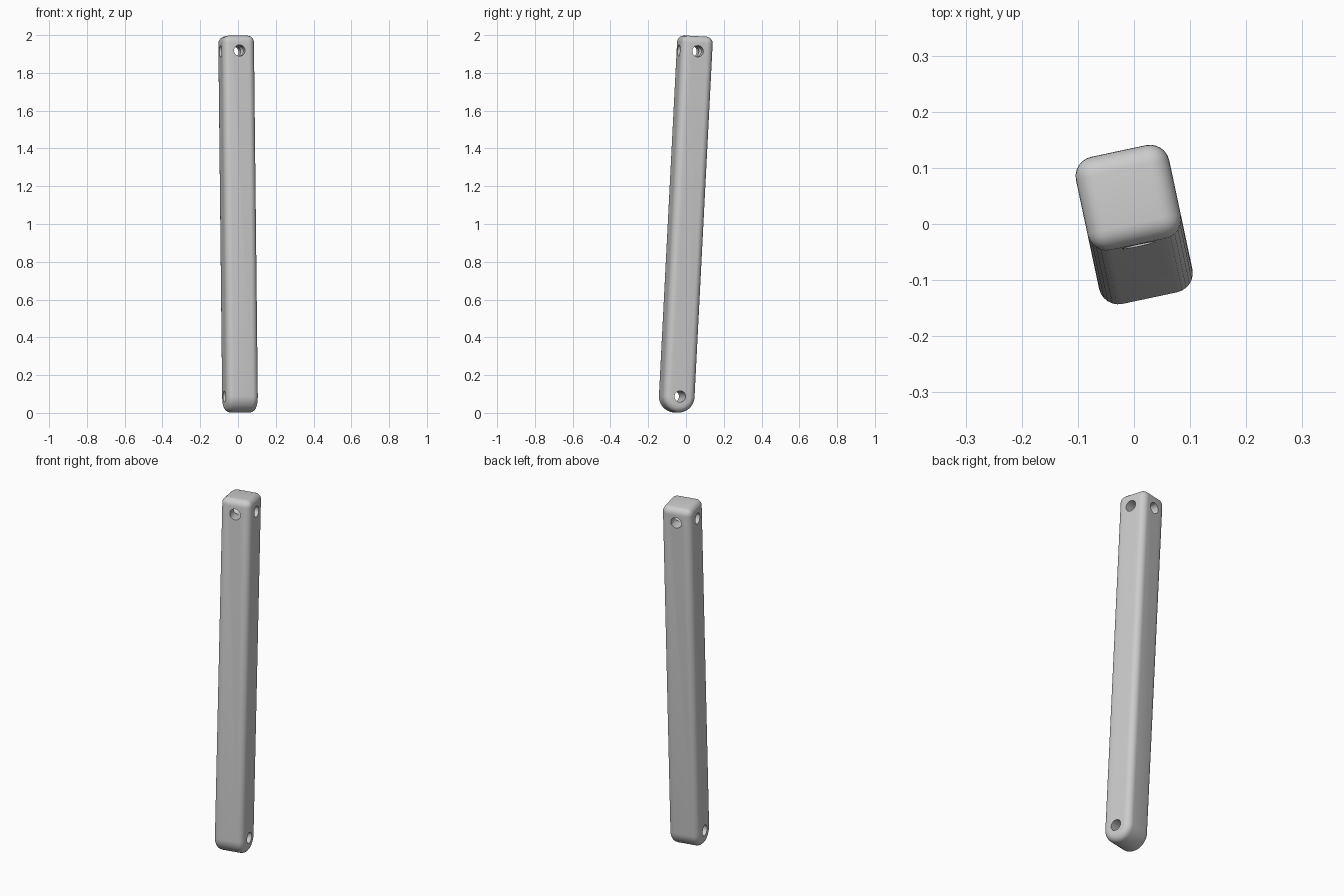
import bpy
import bmesh
from math import cos, sin, pi, radians
from mathutils import Matrix

if "Cube" in bpy.data.objects:
    bpy.data.objects.remove(bpy.data.objects["Cube"], do_unlink=True)

HALF = 0.085       # half the bar thickness
TOP = 1.91         # top end, measured from the lower hole
UPPER_HOLE = 1.83
HOLE_RADIUS = 0.03
ROUND = 0.035

# Bar frame: origin at the lower hole, leaning back and turned a little
frame = (Matrix.Translation((0.0105, -0.049, 0.087))
         @ Matrix.Rotation(radians(12), 4, "Z")
         @ Matrix.Rotation(radians(-3), 4, "X"))

grey = bpy.data.materials.new("plain grey")
grey.use_nodes = True
colour = (0.6, 0.6, 0.6, 1)
grey.diffuse_color = colour
grey.node_tree.nodes["Principled BSDF"].inputs["Base Color"].default_value = colour


def add_object(name, bm, matrix):
    mesh = bpy.data.meshes.new(name)
    bmesh.ops.recalc_face_normals(bm, faces=bm.faces)
    bm.to_mesh(mesh)
    bm.free()
    mesh.materials.append(grey)
    obj = bpy.data.objects.new(name, mesh)
    obj.matrix_world = matrix
    bpy.context.collection.objects.link(obj)
    return obj


# Bar: side profile with a half-round lower end, extruded across
steps = 24
profile = [(HALF, TOP), (-HALF, TOP)]
profile += [(-HALF * cos(pi * i / steps), -HALF * sin(pi * i / steps))
            for i in range(steps + 1)]
bm = bmesh.new()
side = bm.faces.new([bm.verts.new((-HALF, y, z)) for y, z in profile])
extruded = bmesh.ops.extrude_face_region(bm, geom=[side], use_keep_orig=True)
bmesh.ops.translate(bm, vec=(2 * HALF, 0, 0),
                    verts=[g for g in extruded["geom"] if isinstance(g, bmesh.types.BMVert)])
bmesh.ops.recalc_face_normals(bm, faces=bm.faces)

# Round every sharp edge
sharp = [e for e in bm.edges if e.calc_face_angle(0) > radians(30)]
bmesh.ops.bevel(bm, geom=sharp, offset=ROUND, offset_type="OFFSET", segments=6,
                profile=0.5, affect="EDGES", clamp_overlap=False)
bar = add_object("bar", bm, frame)


# Drilled holes: across both ends, and front to back at the top
def drill(height, axis):
    bm = bmesh.new()
    bmesh.ops.create_cone(bm, cap_ends=True, segments=32, radius1=HOLE_RADIUS,
                          radius2=HOLE_RADIUS, depth=4 * HALF)
    cutter = add_object("hole_cutter", bm, frame @ Matrix.Translation((0, 0, height))
                        @ Matrix.Rotation(pi / 2, 4, axis))
    cutter.hide_render = True
    cut = bar.modifiers.new("hole", "BOOLEAN")
    cut.operation = "DIFFERENCE"
    cut.solver = "EXACT"
    cut.object = cutter
    bpy.context.view_layer.update()
    bpy.ops.object.modifier_apply(modifier=cut.name)
    bpy.data.objects.remove(cutter, do_unlink=True)


bpy.context.view_layer.objects.active = bar
bar.select_set(True)
drill(0, "Y")
drill(UPPER_HOLE, "Y")
drill(UPPER_HOLE, "X")
bpy.ops.object.shade_smooth_by_angle(angle=radians(30))
